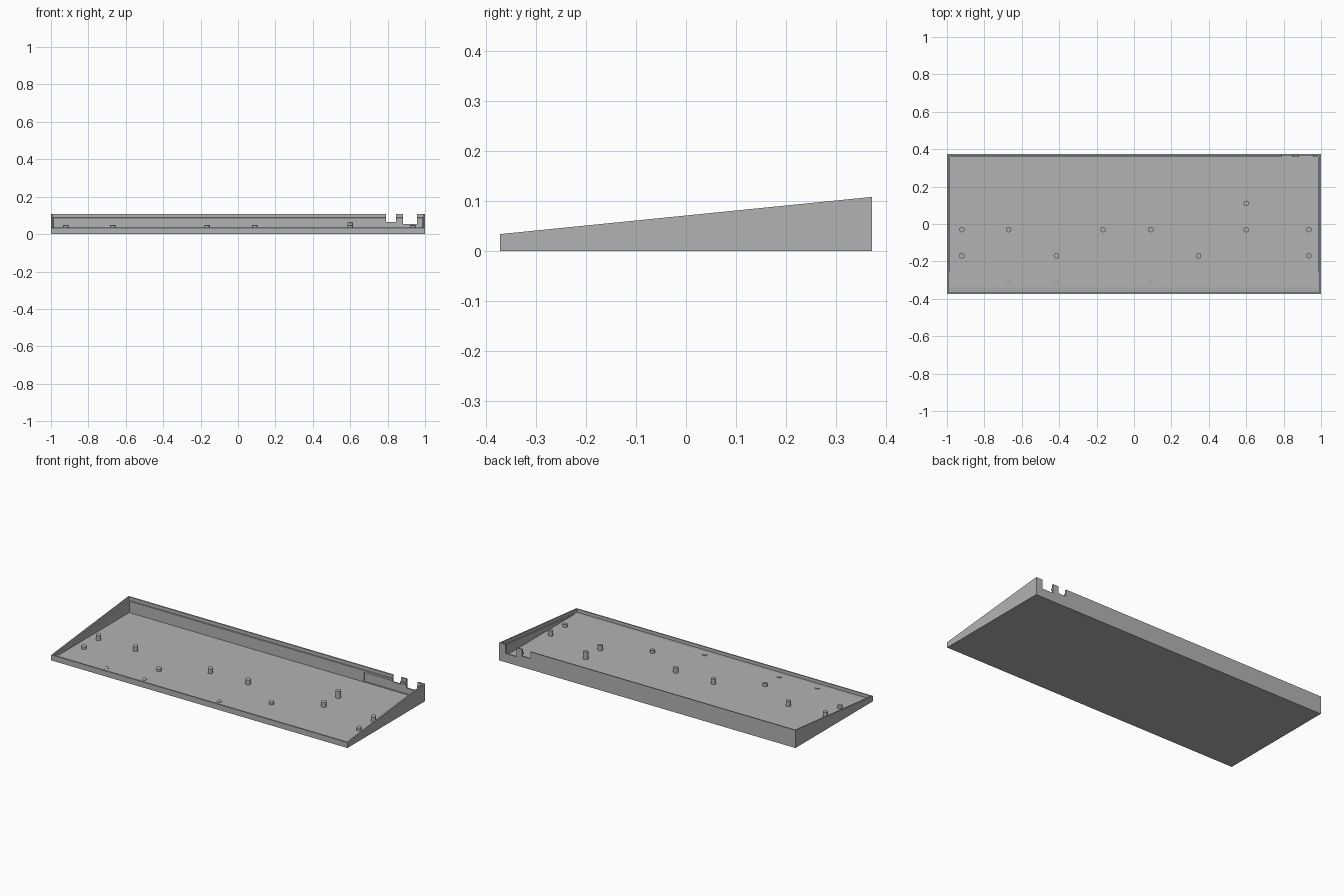
import bpy, bmesh

old = bpy.data.objects.get("Cube")
if old:
    bpy.data.objects.remove(old)

HALF_X, HALF_Y = 1.0, 0.373
FLOOR = 0.017          # height of the inner floor
LEDGE_DROP = 0.02      # how far the inner ledge sits below the rim

grey = bpy.data.materials.new("case grey")
grey.use_nodes = True
grey.diffuse_color = (0.45, 0.45, 0.45, 1)
grey.node_tree.nodes["Principled BSDF"].inputs["Base Color"].default_value = grey.diffuse_color


def rim(y):
    """Height of the sloping rim at depth y."""
    return 0.071 + 0.1 * y


def ledge(y):
    return rim(y) - LEDGE_DROP


def finish(name, bm):
    bmesh.ops.recalc_face_normals(bm, faces=bm.faces)
    mesh = bpy.data.meshes.new(name)
    bm.to_mesh(mesh)
    bm.free()
    mesh.materials.append(grey)
    obj = bpy.data.objects.new(name, mesh)
    bpy.context.collection.objects.link(obj)
    return obj


def prism(name, x0, x1, profile):
    """Extrude a (y, z) profile along x."""
    bm = bmesh.new()
    face = bm.faces.new([bm.verts.new((x0, y, z)) for y, z in profile])
    out = bmesh.ops.extrude_face_region(bm, geom=[face])
    for v in out["geom"]:
        if isinstance(v, bmesh.types.BMVert):
            v.co.x = x1
    return finish(name, bm)


def box(name, x0, x1, y0, y1, z0, z1):
    return prism(name, x0, x1, [(y0, z0), (y1, z0), (y1, z1), (y0, z1)])


def cut(target, cutter):
    mod = target.modifiers.new("cut", 'BOOLEAN')
    mod.operation = 'DIFFERENCE'
    mod.solver = 'EXACT'
    mod.object = cutter
    bpy.context.view_layer.objects.active = target
    bpy.ops.object.modifier_apply(modifier=mod.name)
    bpy.data.objects.remove(cutter)


# Wedge-shaped tray
tray = prism("case_tray", -HALF_X, HALF_X,
             [(-HALF_Y, 0), (HALF_Y, 0), (HALF_Y, rim(HALF_Y)), (-HALF_Y, rim(-HALF_Y))])

# Sloping recess inside the rim, leaving the ledge
e = HALF_Y - 0.008
cut(tray, prism("rim_recess", 0.008 - HALF_X, HALF_X - 0.008,
                [(-e, ledge(-e)), (e, ledge(e)), (e, 0.2), (-e, 0.2)]))

# Deep inner cavity down to the flat floor
e = HALF_Y - 0.016
cut(tray, box("cavity", 0.016 - HALF_X, HALF_X - 0.016, -e, e, FLOOR, 0.2))

# Shallow pocket behind the connectors, then the two open notches
cut(tray, box("connector_pocket", 0.6, 0.97, 0.34, 0.364, FLOOR + 0.002, 0.075))
for x0, x1, z in ((0.79, 0.845, 0.066), (0.882, 0.957, 0.053)):
    cut(tray, box("port_notch", x0, x1, 0.34, 0.4, z, 0.2))

# Support pegs, trimmed to the slope of the ledge
rows = {
    0.11: (0.6,),
    -0.03: (-0.92, -0.67, -0.165, 0.09, 0.6, 0.935),
    -0.17: (-0.92, -0.415, 0.345, 0.935),
    -0.31: (-0.67, -0.415, 0.09),
}
bm = bmesh.new()
for y, xs in rows.items():
    for x in xs:
        peg = bmesh.ops.create_cone(bm, cap_ends=True, segments=24,
                                    radius1=0.0145, radius2=0.0145, depth=1)
        for v in peg["verts"]:
            top = v.co.z > 0
            v.co.x += x
            v.co.y += y
            v.co.z = ledge(v.co.y) if top else FLOOR - 0.004
pegs = finish("support_pegs", bm)
bpy.ops.object.select_all(action='DESELECT')
pegs.select_set(True)
bpy.context.view_layer.objects.active = pegs
bpy.ops.object.shade_smooth_by_angle()
